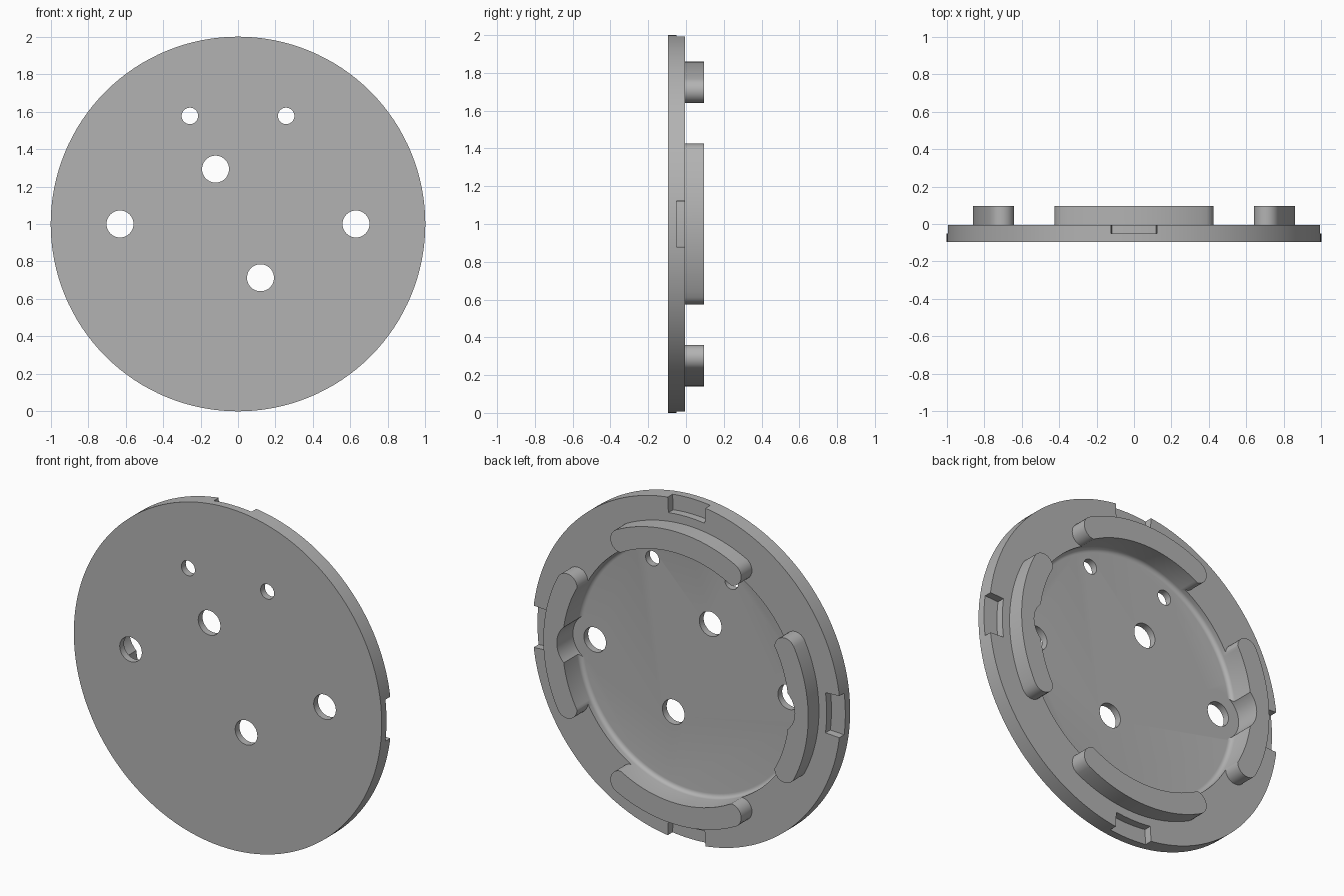
import bpy, bmesh, math

if "Cube" in bpy.data.objects:
    bpy.data.objects.remove(bpy.data.objects["Cube"])

FRONT, FACE, BACK, FLOOR = -0.095, -0.005, 0.095, -0.055
RECESS = 0.735

grey = bpy.data.materials.new("plain grey")
grey.use_nodes = True
grey.diffuse_color = (0.45, 0.45, 0.45, 1)
grey.node_tree.nodes["Principled BSDF"].inputs["Base Color"].default_value = grey.diffuse_color


def loft(name, rings):
    """Solid through matching rings, each a list of (x, z) at a depth y."""
    bm = bmesh.new()
    loops = [[bm.verts.new((x, y, z + 1)) for x, z in pts] for pts, y in rings]
    n = len(loops[0])
    for a, b in zip(loops, loops[1:]):
        for i in range(n):
            j = (i + 1) % n
            bm.faces.new((a[i], a[j], b[j], b[i]))
    bm.faces.new(loops[0][::-1])
    bm.faces.new(loops[-1])
    bmesh.ops.recalc_face_normals(bm, faces=bm.faces)
    mesh = bpy.data.meshes.new(name)
    bm.to_mesh(mesh)
    bm.free()
    mesh.materials.append(grey)
    ob = bpy.data.objects.new(name, mesh)
    bpy.context.collection.objects.link(ob)
    return ob


def arc(r, a0, a1, n, cx=0, cz=0):
    return [(cx + r * math.cos(a0 + (a1 - a0) * i / n),
             cz + r * math.sin(a0 + (a1 - a0) * i / n)) for i in range(n + 1)]


def circle(r, n, cx=0, cz=0):
    return arc(r, 0, math.tau, n, cx, cz)[:-1]


def prism(name, pts, y0, y1):
    return loft(name, [(pts, y0), (pts, y1)])


def combine(target, tool, operation):
    mod = target.modifiers.new(operation.lower(), "BOOLEAN")
    mod.operation, mod.object, mod.solver = operation, tool, "EXACT"
    bpy.context.view_layer.objects.active = target
    bpy.ops.object.modifier_apply(modifier=mod.name)
    bpy.data.objects.remove(tool)


# Round cover plate
cover = prism("cover_plate", circle(1, 128), FRONT, FACE)

# Four curved ridges with rounded ends on the back, and four rim notches
mid, half_w = 0.793, 0.067
span = math.asin((0.425 - half_w) / mid)
for k in range(4):
    c = k * math.pi / 2
    a, b = c - span, c + span
    outline = arc(mid + half_w, a, b, 24)
    outline += arc(half_w, b, b + math.pi, 12, mid * math.cos(b), mid * math.sin(b))[1:]
    outline += arc(mid - half_w, b, a, 24)[1:]
    outline += arc(half_w, a + math.pi, a + math.tau, 12,
                   mid * math.cos(a), mid * math.sin(a))[1:-1]
    combine(cover, prism("ridge", outline, FACE - 0.02, BACK), "UNION")

    notch = arc(1.05, c - 0.119, c + 0.119, 8) + arc(0.91, c + 0.13, c - 0.13, 8)
    combine(cover, prism("notch_cutter", notch, -0.05, 0.05), "DIFFERENCE")

# Shallow back recess with a filleted floor edge
fillet = 0.025
rings = []
for i in range(6):
    t = i / 5 * math.pi / 2
    rings.append((circle(RECESS - fillet * (1 - math.sin(t)), 128),
                  FLOOR + fillet * (1 - math.cos(t))))
rings.append((circle(RECESS, 128), 0.2))
combine(cover, loft("recess_cutter", rings), "DIFFERENCE")

# Clearance around the two side holes, biting into the ridges
for s in (-1, 1):
    combine(cover, prism("clearance_cutter", circle(0.143, 48, s * 0.63, 0), FLOOR, 0.2),
            "DIFFERENCE")

# Through holes
holes = [(-0.63, 0, 0.072), (0.63, 0, 0.072), (-0.12, 0.293, 0.072),
         (0.12, -0.287, 0.072), (-0.257, 0.577, 0.044), (0.257, 0.577, 0.044)]
for x, z, r in holes:
    combine(cover, prism("hole_cutter", circle(r, 40, x, z), -0.2, 0.2), "DIFFERENCE")

# Smooth round walls, sharp edges
bpy.ops.object.select_all(action="DESELECT")
cover.select_set(True)
bpy.context.view_layer.objects.active = cover
bpy.ops.object.shade_smooth_by_angle(angle=math.radians(30))
